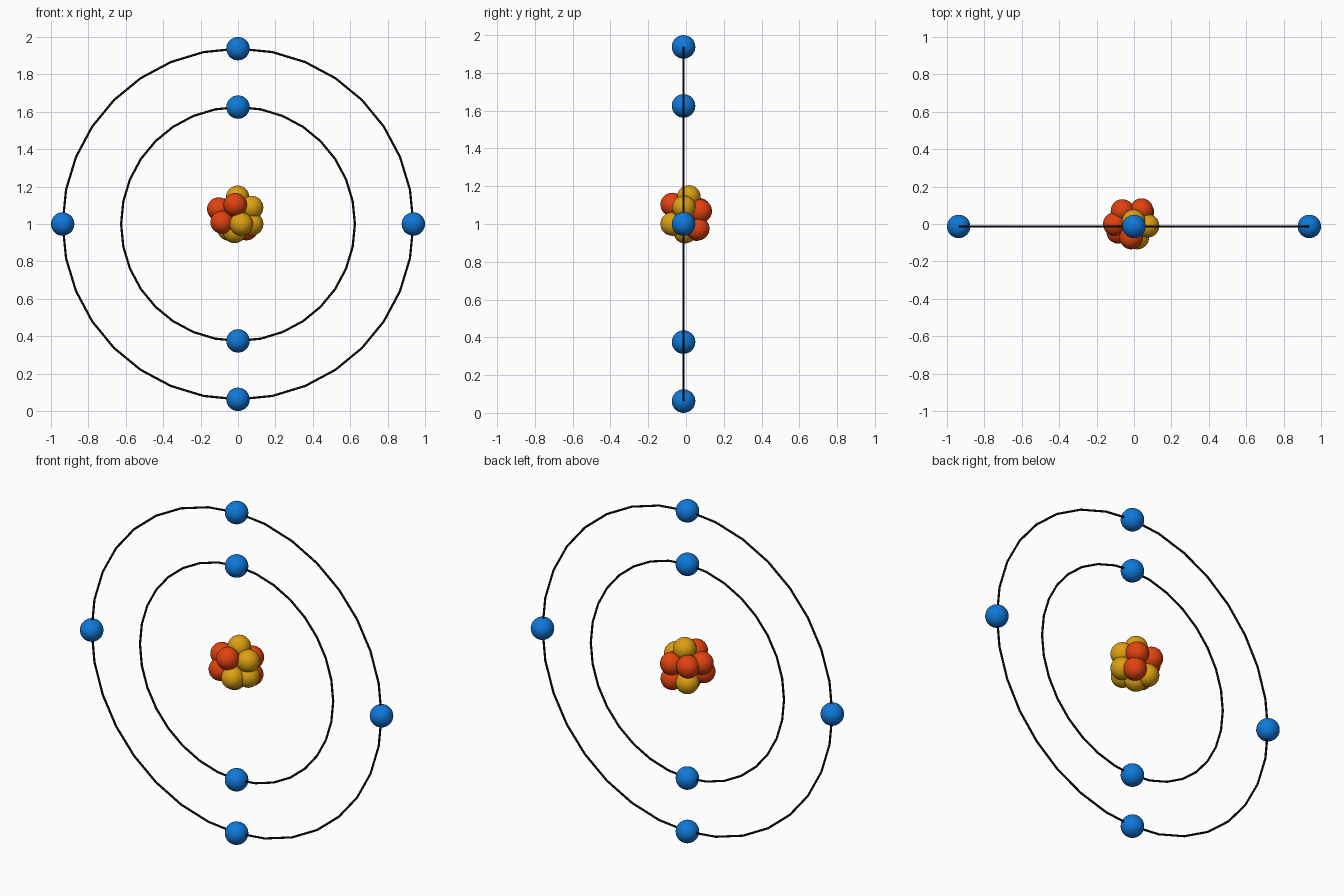
import bpy
import math

if "Cube" in bpy.data.objects:
    bpy.data.objects.remove(bpy.data.objects["Cube"])

R = 0.0625          # radius of every particle
RING_Y = -0.013     # plane of the orbits


def material(name, rgb):
    m = bpy.data.materials.new(name)
    m.diffuse_color = (*rgb, 1)
    m.use_nodes = True
    m.node_tree.nodes["Principled BSDF"].inputs["Base Color"].default_value = m.diffuse_color
    return m


blue = material("blue", (0.005, 0.19, 0.70))
orange = material("orange", (0.75, 0.055, 0.005))
yellow = material("yellow", (0.72, 0.35, 0.006))
black = material("black", (0.01, 0.01, 0.01))


def ball(name, pos, mat):
    bpy.ops.mesh.primitive_uv_sphere_add(segments=32, ring_count=16, radius=R, location=pos)
    ob = bpy.context.object
    ob.name = name
    ob.data.materials.append(mat)
    bpy.ops.object.shade_smooth()


def orbit(name, radius, electron_angles):
    # thin 32-sided ring standing upright, with its electrons
    bpy.ops.mesh.primitive_torus_add(major_segments=32, minor_segments=8,
                                     major_radius=radius, minor_radius=0.006,
                                     location=(0, RING_Y, 1), rotation=(math.pi / 2, 0, 0))
    ob = bpy.context.object
    ob.name = name
    ob.data.materials.append(black)
    for i, deg in enumerate(electron_angles):
        a = math.radians(deg)
        ball(f"{name}_electron_{i + 1}",
             (radius * math.cos(a), RING_Y, 1 + radius * math.sin(a)), blue)


orbit("inner_orbit", 0.625, (90, 270))
orbit("outer_orbit", 0.9375, (0, 90, 180, 270))

# nucleus: irregular cluster of six protons and six neutrons
protons = [(-0.015, -0.073, 1.103), (-0.103, 0, 1.08), (-0.085, -0.042, 1.01),
           (0.04, 0.075, 1.068), (-0.062, 0.07, 1.075), (0.045, 0.062, 0.975)]
neutrons = [(-0.002, 0.015, 1.143), (0.073, -0.01, 1.088), (0.073, -0.01, 1.0),
            (0.018, -0.073, 1.0), (-0.018, -0.005, 0.96), (-0.048, 0.055, 0.973)]
for i, p in enumerate(protons):
    ball(f"proton_{i + 1}", p, orange)
for i, p in enumerate(neutrons):
    ball(f"neutron_{i + 1}", p, yellow)
